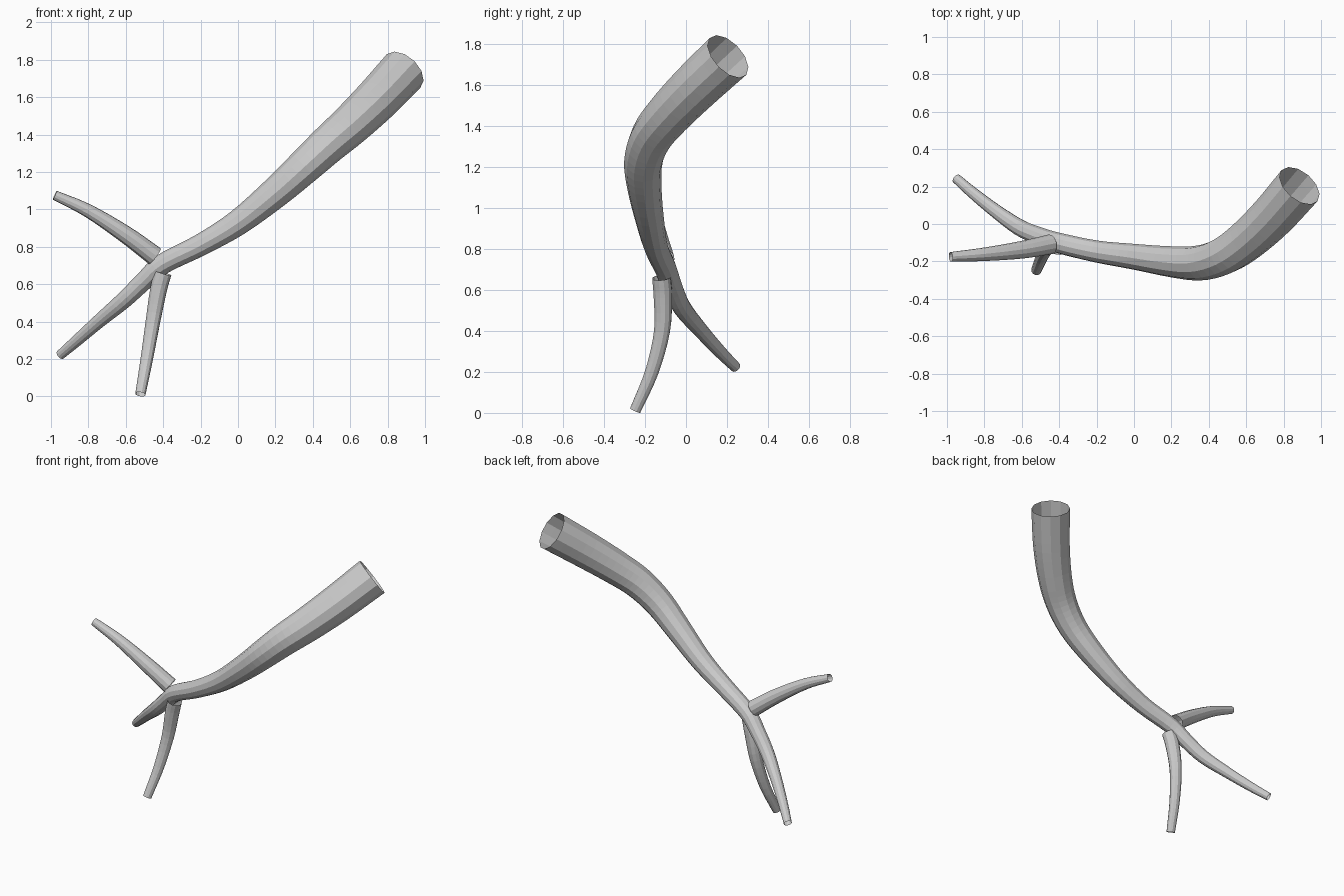
import bpy, bmesh, math
from mathutils import Vector

if "Cube" in bpy.data.objects:
    bpy.data.objects.remove(bpy.data.objects["Cube"])

SIDES = 12
STEPS = 4          # rings per path segment

bark = bpy.data.materials.new("grey bark")
bark.diffuse_color = (0.6, 0.6, 0.6, 1)
bark.use_nodes = True
bark.node_tree.nodes["Principled BSDF"].inputs["Base Color"].default_value = bark.diffuse_color


def smooth_path(pts):
    """Catmull-Rom through (x, y, z, radius) points."""
    p = [Vector(q) for q in pts]
    p = [2 * p[0] - p[1]] + p + [2 * p[-1] - p[-2]]
    out = []
    for i in range(1, len(p) - 2):
        a, b, c, d = p[i - 1:i + 3]
        for s in range(STEPS):
            t = s / STEPS
            out.append(0.5 * (2 * b + (c - a) * t + (2 * a - 5 * b + 4 * c - d) * t * t
                              + (3 * b - a - 3 * c + d) * t ** 3))
    return out + [p[-2]]


def tube(name, pts):
    """Open tapered tube swept along a path without twisting."""
    path = smooth_path(pts)
    centre = [q.to_3d() for q in path]
    bm = bmesh.new()
    rings, u, n = [], None, len(path)
    for i, q in enumerate(path):
        tan = (centre[min(i + 1, n - 1)] - centre[max(i - 1, 0)]).normalized()
        u = Vector((0, 0, 1)).cross(tan) if u is None else u
        u = (u - tan * u.dot(tan)).normalized()
        v = tan.cross(u)
        rings.append([bm.verts.new(centre[i] + q[3] * (u * math.cos(a) + v * math.sin(a)))
                      for a in (math.tau * k / SIDES for k in range(SIDES))])
    for r0, r1 in zip(rings, rings[1:]):
        for k in range(SIDES):
            j = (k + 1) % SIDES
            bm.faces.new((r0[k], r0[j], r1[j], r1[k]))
    me = bpy.data.meshes.new(name)
    bm.to_mesh(me)
    bm.free()
    me.materials.append(bark)
    bpy.context.collection.objects.link(bpy.data.objects.new(name, me))


# main stem, from the wide open end down to the rear tip
tube("main_stem", [
    (0.885, 0.205, 1.74, 0.127), (0.74, 0.04, 1.585, 0.12), (0.60, -0.09, 1.45, 0.111),
    (0.48, -0.17, 1.345, 0.103), (0.35, -0.208, 1.225, 0.094), (0.20, -0.202, 1.09, 0.083),
    (0.0, -0.175, 0.93, 0.069), (-0.2, -0.147, 0.81, 0.059), (-0.4, -0.102, 0.71, 0.055),
    (-0.5, -0.068, 0.62, 0.05), (-0.61, -0.02, 0.515, 0.045), (-0.74, 0.07, 0.405, 0.037),
    (-0.86, 0.165, 0.3, 0.031), (-0.95, 0.243, 0.222, 0.026)])

# side twig reaching up
tube("upper_twig", [
    (-0.445, -0.108, 0.75, 0.053), (-0.6, -0.138, 0.865, 0.047),
    (-0.8, -0.162, 0.992, 0.036), (-0.98, -0.176, 1.076, 0.026)])

# side twig reaching down
tube("lower_twig", [
    (-0.40, -0.12, 0.66, 0.046), (-0.425, -0.113, 0.57, 0.046), (-0.455, -0.117, 0.4, 0.04),
    (-0.488, -0.167, 0.2, 0.034), (-0.522, -0.248, 0.012, 0.028)])
